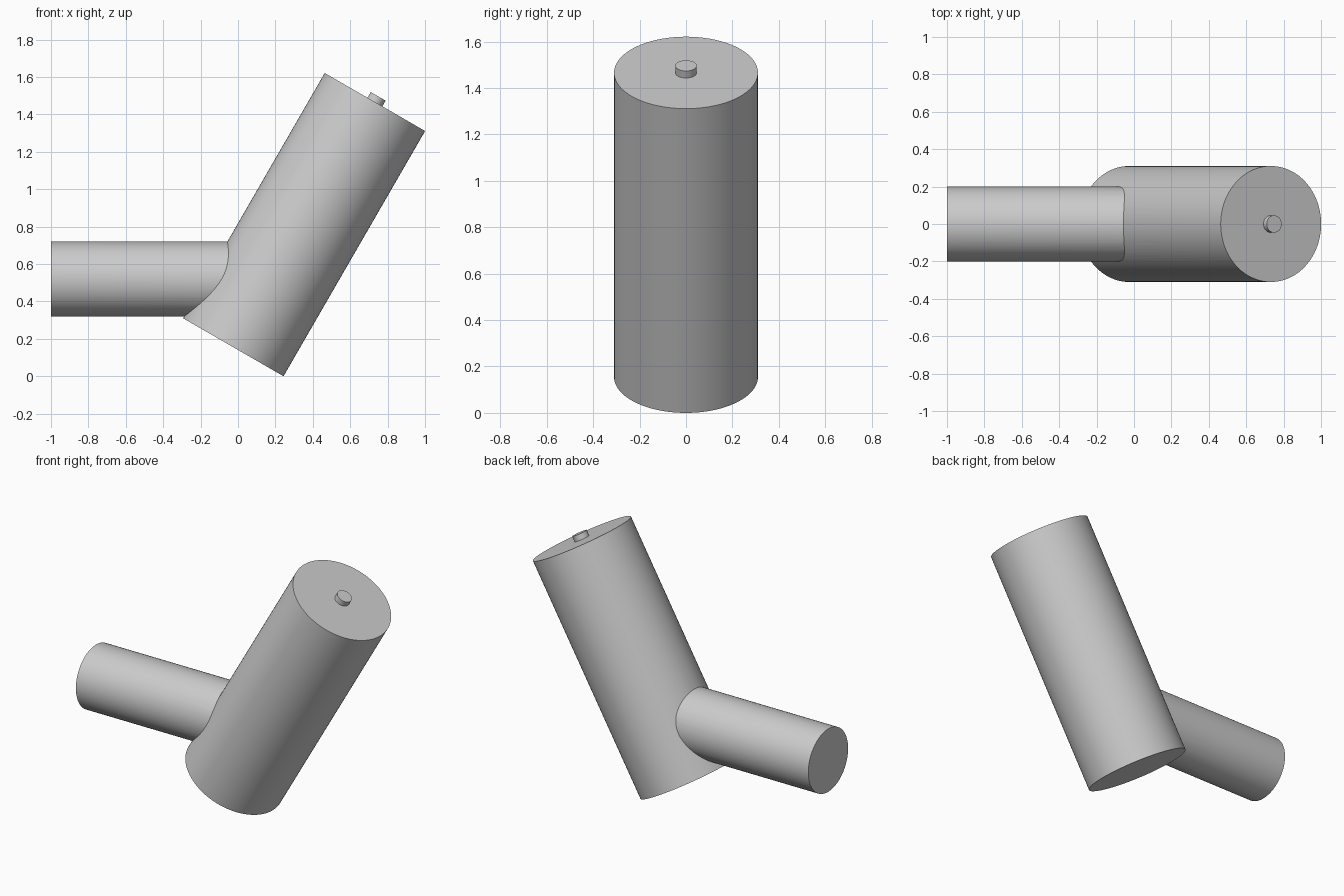
import bpy
from math import radians
from mathutils import Vector

if "Cube" in bpy.data.objects:
    bpy.data.objects.remove(bpy.data.objects["Cube"])

TILT = radians(30)
AXIS = Vector((0.5, 0, 0.866))          # direction of the leaning barrel
BASE = Vector((-0.025, 0, 0.155))       # centre of the barrel's lower end
LENGTH = 1.514


def cylinder(name, start, axis, length, radius, angle, sides):
    bpy.ops.mesh.primitive_cylinder_add(
        vertices=sides, radius=radius, depth=length,
        location=start + axis * length / 2, rotation=(0, angle, 0))
    obj = bpy.context.object
    obj.name = obj.data.name = name
    return obj


def smooth(obj):
    bpy.ops.object.select_all(action='DESELECT')
    obj.select_set(True)
    bpy.context.view_layer.objects.active = obj
    bpy.ops.object.shade_smooth_by_angle(angle=radians(30))


# Leaning barrel
barrel = cylinder("barrel", BASE, AXIS, LENGTH, 0.31, TILT, 96)

# Horizontal side arm, running into the barrel
arm = cylinder("side_arm", Vector((-1, 0, 0.52)), Vector((1, 0, 0)),
               1.15, 0.2, radians(90), 72)

# Fuse the arm and the barrel into one clean skin
fuse = barrel.modifiers.new("fuse_arm", 'BOOLEAN')
fuse.operation = 'UNION'
fuse.solver = 'EXACT'
fuse.object = arm
bpy.context.view_layer.objects.active = barrel
bpy.ops.object.modifier_apply(modifier=fuse.name)
bpy.data.objects.remove(arm, do_unlink=True)
barrel.name = "barrel_with_side_arm"
smooth(barrel)

# Small pin in the middle of the upper end
pin = cylinder("top_pin", BASE + AXIS * (LENGTH - 0.01), AXIS,
               0.045, 0.046, TILT, 32)
smooth(pin)
